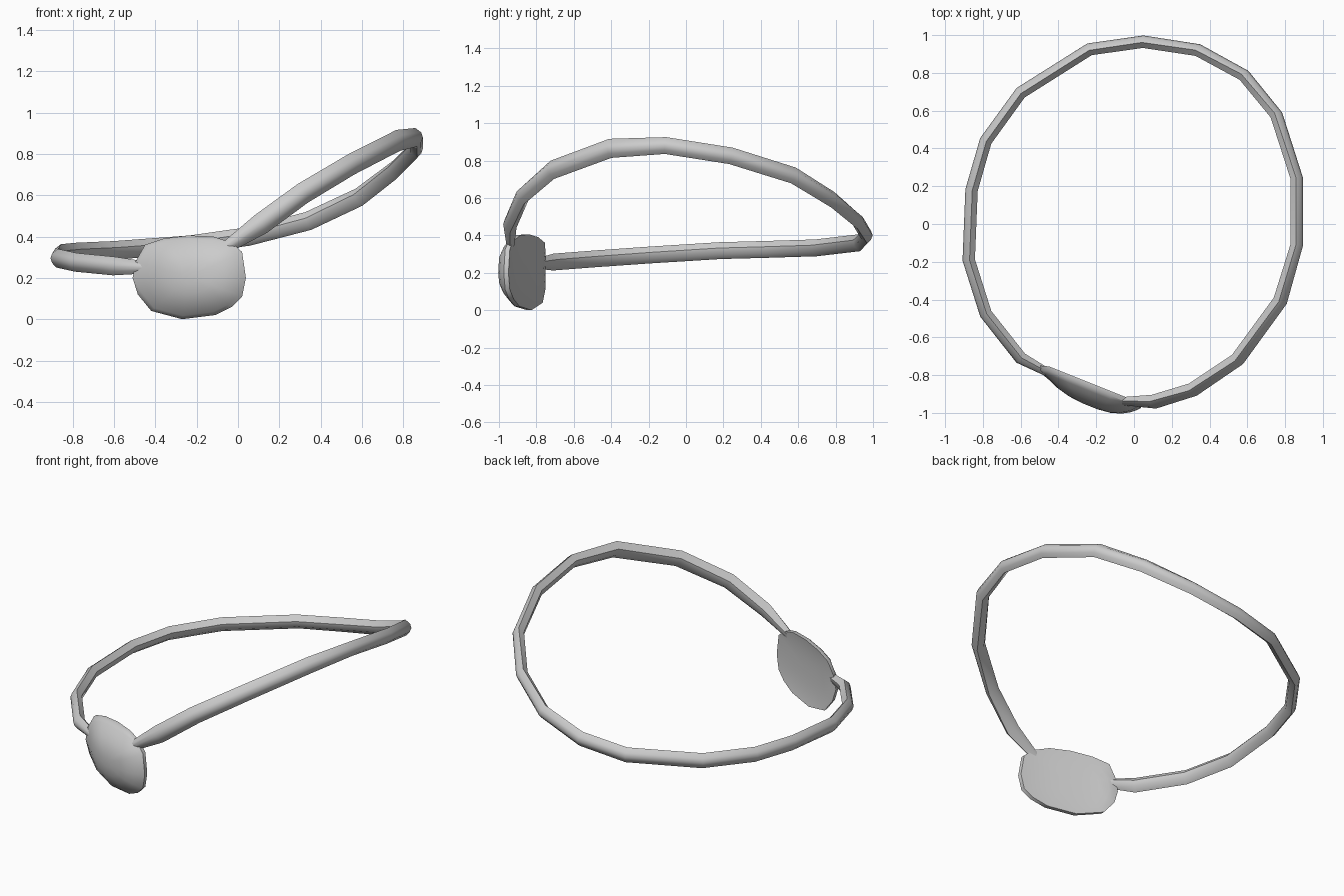
import bpy, bmesh, math
from mathutils import Vector

cube = bpy.data.objects.get("Cube")
if cube:
    bpy.data.objects.remove(cube, do_unlink=True)

grey = bpy.data.materials.new("plain_grey")
grey.use_nodes = True
colour = (0.6, 0.6, 0.6, 1)
grey.diffuse_color = colour
grey.node_tree.nodes["Principled BSDF"].inputs["Base Color"].default_value = colour


def finish(name, bm, degrees):
    """Turn the bmesh into a smooth-shaded object that keeps its sharp edges."""
    bmesh.ops.recalc_face_normals(bm, faces=bm.faces)
    mesh = bpy.data.meshes.new(name)
    bm.to_mesh(mesh)
    bm.free()
    mesh.materials.append(grey)
    obj = bpy.data.objects.new(name, mesh)
    bpy.context.collection.objects.link(obj)
    bpy.ops.object.select_all(action='DESELECT')
    obj.select_set(True)
    bpy.context.view_layer.objects.active = obj
    bpy.ops.object.shade_smooth_by_angle(angle=math.radians(degrees))


def bridge(bm, rings):
    """Join closed rings of equal length with quads."""
    for r, s in zip(rings, rings[1:]):
        for j in range(len(r)):
            k = (j + 1) % len(r)
            bm.faces.new((r[j], r[k], s[k], s[j]))


# Head strap: a lens-shaped section swept round a tilted open loop
path = [Vector(p) for p in (
    (-.45, -.79, .25), (-.60, -.71, .257), (-.785, -.475, .275),
    (-.875, -.19, .295), (-.86, .18, .318), (-.785, .44, .325),
    (-.60, .695, .333), (-.235, .925, .36), (.05, .965, .40),
    (.34, .92, .475), (.585, .785, .59), (.755, .575, .72),
    (.862, .24, .825), (.862, -.11, .88), (.775, -.405, .865),
    (.55, -.715, .75), (.315, -.875, .61), (.11, -.94, .46),
    (-.06, -.938, .345))]
section = [(-.004, .045), (.024, .024), (.033, 0), (.024, -.024),
           (.004, -.045), (-.028, -.02), (-.033, .014)]

bm = bmesh.new()
rings = []
last = len(path) - 1
for i, p in enumerate(path):
    a, b = path[max(i - 1, 0)], path[min(i + 1, last)]
    along = (b - a).normalized()
    out = Vector((-along.y, along.x, 0)).normalized()
    up = out.cross(along).normalized()
    if up.z < 0:
        up = -up
    # narrow ends tuck into the patch, the high front stretch is broader
    k = .65 if i in (0, last) else 1.15 if i > 13 else 1
    rings.append([bm.verts.new(p + out * (u * k) + up * (v * k)) for u, v in section])
bridge(bm, rings)
bm.faces.new(rings[0])
bm.faces.new(rings[-1])
finish("strap", bm, 50)

# Eye patch: a domed front, a thin rim and a nearly flat back
outline = [(-.51, .20), (-.495, .28), (-.45, .36), (-.36, .39), (-.24, .405),
           (-.12, .40), (-.03, .37), (.02, .325), (.038, .20), (.02, .11),
           (-.03, .06), (-.11, .02), (-.27, .0), (-.42, .04), (-.485, .12)]
cx, cz = -.235, .205


def patch_ring(bm, r, offset, bulge):
    ring = []
    for x, z in outline:
        px, pz = cx + (x - cx) * r, cz + (z - cz) * r
        rim = -.75 - .4 * max(0, px + .46)
        ring.append(bm.verts.new((px, rim - offset - bulge * (1 - r ** 2.6), pz)))
    return ring


bm = bmesh.new()
steps = (.15, .4, .62, .8, .92, 1)
front = [patch_ring(bm, r, .025, .1) for r in steps]
back = [patch_ring(bm, r, 0, .015) for r in reversed(steps)]
bridge(bm, front + back)
bm.faces.new(front[0])
bm.faces.new(back[-1])
finish("eye_patch", bm, 45)
